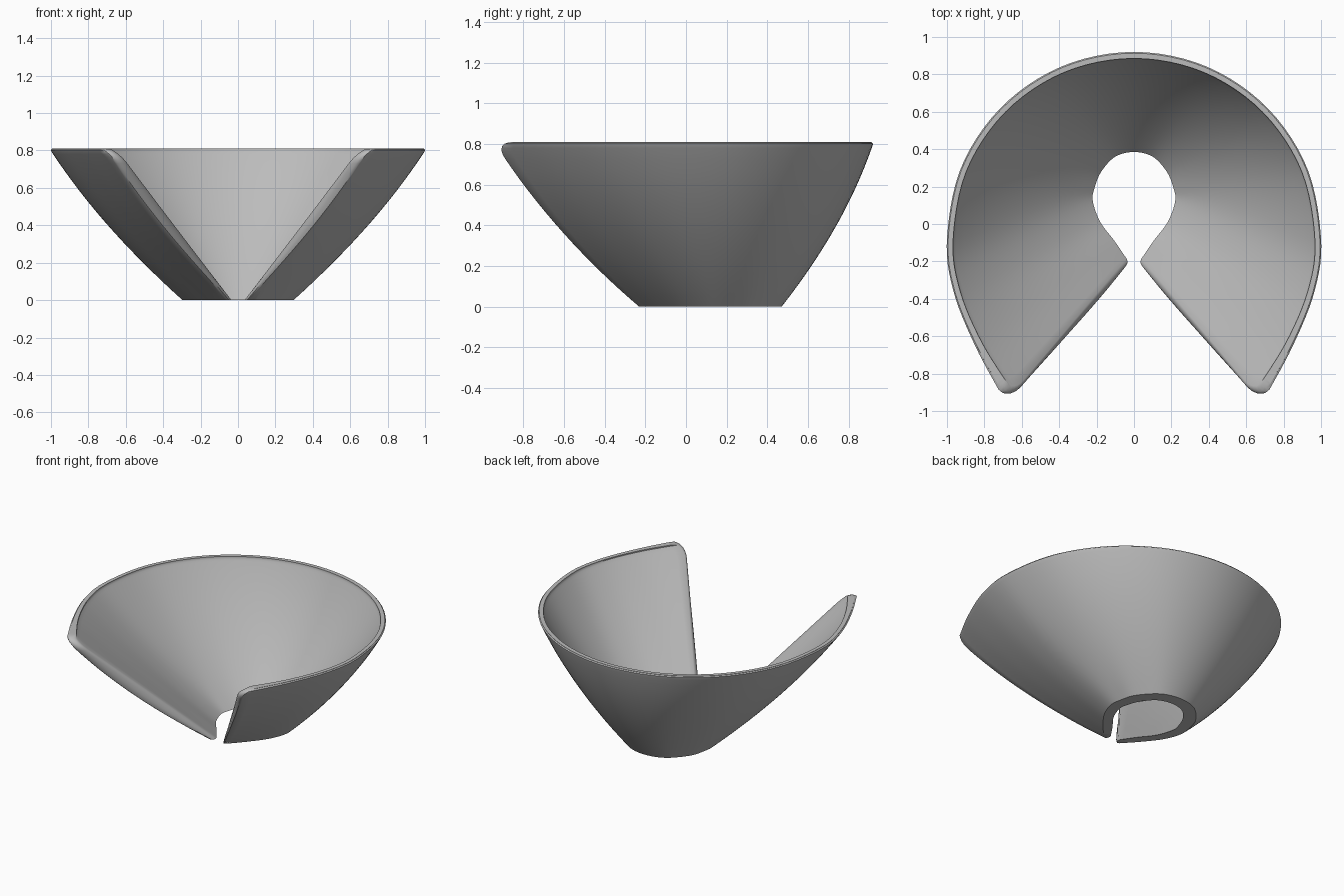
import bpy, bmesh, math
from mathutils import Vector

cube = bpy.data.objects.get("Cube")
if cube:
    bpy.data.objects.remove(cube)

HEIGHT = 0.81
CORNER = 0.08
STEPS = 40
CAP = 6

# Half outlines in plan, from the back centre round to the front tip
OUTER_BASE = [(0, .47), (.14, .435), (.25, .32), (.285, .22), (.295, .12), (.25, 0), (.16, -.12), (.065, -.225)]
OUTER_RIM = [(0, .92), (.383, .844), (.707, .627), (.924, .303), (1, -.08), (.965, -.36), (.85, -.65), (.70, -.93)]
INNER_BASE = [(0, .385), (.1, .36), (.175, .28), (.212, .19), (.22, .12), (.18, .01), (.105, -.09), (.04, -.185)]
INNER_RIM = [(0, .885), (.37, .812), (.682, .604), (.893, .29), (.967, -.08), (.932, -.35), (.815, -.63), (.645, -.9)]


def spline(points, u):
    """Smooth curve through the points, mirrored across x = 0 at its start."""
    p = [Vector(q) for q in points]
    p = [Vector((-p[1].x, p[1].y))] + p + [p[-1] * 2 - p[-2]]
    s = u * (len(points) - 1)
    i = min(int(s), len(points) - 2)
    t = s - i
    a, b, c, d = p[i:i + 4]
    return (b * 2 + (c - a) * t + (a * 2 - b * 5 + c * 4 - d) * t ** 2
            + (b * 3 - a - c * 3 + d) * t ** 3) / 2


def wall_point(base, rim, u, v, bulge):
    """Point on a wall that leans from base to rim and bows outward."""
    p = spline(base, u).lerp(spline(rim, u), v)
    outward = (p - Vector((0, .1))).normalized()
    return p + outward * bulge * 4 * v * (1 - v)


def section(z):
    """Open half cross-section: outer wall, rounded front edge, inner wall."""
    v = min(1, z / (HEIGHT - .01))
    t = max(0, (z - HEIGHT + CORNER) / CORNER)
    end = 1 - .04 * (1 - math.sqrt(max(0, 1 - t * t)))
    us = [end * i / STEPS for i in range(STEPS + 1)]
    outer = [wall_point(OUTER_BASE, OUTER_RIM, u, v, .045 + .02 * u ** 3) for u in us]
    inner = [wall_point(INNER_BASE, INNER_RIM, u, v, .04 * (1 - u ** 3)) for u in us]
    if z > HEIGHT - .005:
        outer = [o.lerp(i, .2) for o, i in zip(outer, inner)]
    mid, half = (outer[-1] + inner[-1]) / 2, (outer[-1] - inner[-1]) / 2
    ahead = (outer[-1] - outer[-2] + inner[-1] - inner[-2]).normalized() * .02
    cap = [mid + half * math.cos(a) + ahead * math.sin(a)
           for a in (math.pi * k / CAP for k in range(1, CAP))]
    return outer + cap + inner[::-1]


# Curved shell, lofted from horizontal sections
lower = [(HEIGHT - CORNER) * i / 14 for i in range(15)]
upper = [HEIGHT - CORNER + CORNER * math.sin(math.pi / 2 * i / 7) for i in range(1, 8)]
bm = bmesh.new()
rows = [[bm.verts.new((p.x, p.y, z)) for p in section(z)] for z in lower + upper]
for low, high in zip(rows, rows[1:]):
    for i in range(len(low) - 1):
        bm.faces.new((low[i], high[i], high[i + 1], low[i + 1]))

# Flat base and flat rim
for row in (rows[0], rows[-1]):
    for i in range(STEPS):
        bm.faces.new((row[i], row[i + 1], row[-2 - i], row[-1 - i]))
    bm.faces.new(row[STEPS:STEPS + CAP + 1])
bmesh.ops.recalc_face_normals(bm, faces=bm.faces)

# Mirror the half and weld it at the back
copy = bmesh.ops.duplicate(bm, geom=bm.verts[:] + bm.edges[:] + bm.faces[:])["geom"]
for vert in (g for g in copy if isinstance(g, bmesh.types.BMVert)):
    vert.co.x *= -1
bmesh.ops.remove_doubles(bm, verts=bm.verts, dist=.0005)
bmesh.ops.recalc_face_normals(bm, faces=bm.faces)

mesh = bpy.data.meshes.new("curved_shell")
bm.to_mesh(mesh)
bm.free()
shell = bpy.data.objects.new("curved_shell", mesh)
bpy.context.collection.objects.link(shell)

# Plain grey finish
grey = bpy.data.materials.new("plain_grey")
grey.use_nodes = True
colour = (.5, .5, .5, 1)
grey.diffuse_color = colour
grey.node_tree.nodes["Principled BSDF"].inputs["Base Color"].default_value = colour
mesh.materials.append(grey)

bpy.ops.object.select_all(action="DESELECT")
shell.select_set(True)
bpy.context.view_layer.objects.active = shell
bpy.ops.object.shade_smooth_by_angle(angle=math.radians(35))
